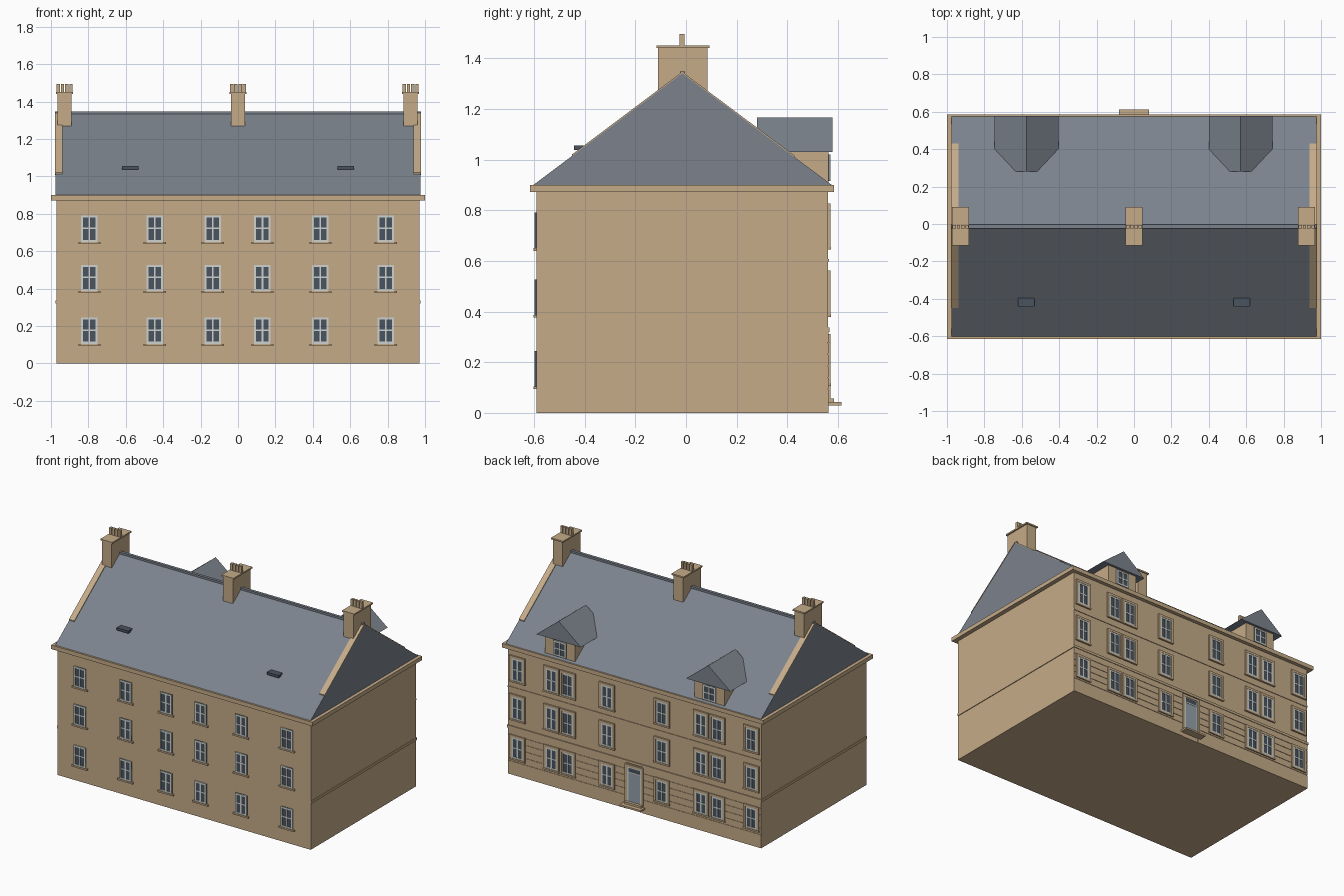
import bpy, bmesh
from mathutils import Vector

if "Cube" in bpy.data.objects:
    bpy.data.objects.remove(bpy.data.objects["Cube"])


def material(name, rgb):
    m = bpy.data.materials.new(name)
    m.diffuse_color = (*rgb, 1)
    m.use_nodes = True
    m.node_tree.nodes["Principled BSDF"].inputs["Base Color"].default_value = m.diffuse_color
    return m


STONE = material("sandstone", (0.56, 0.41, 0.25))
SLATE = material("slate", (0.20, 0.225, 0.265))
GLASS = material("dark_glass", (0.068, 0.088, 0.115))
WHITE = material("pale_frame", (0.62, 0.65, 0.62))
DOOR = material("door_grey", (0.30, 0.35, 0.41))


def finish(name, bm, mat):
    bmesh.ops.recalc_face_normals(bm, faces=bm.faces)
    me = bpy.data.meshes.new(name)
    bm.to_mesh(me)
    bm.free()
    me.materials.append(mat)
    ob = bpy.data.objects.new(name, me)
    bpy.context.collection.objects.link(ob)
    return ob


def boxes(name, mat, items):
    """One object from boxes given as (x0, x1, y0, y1, z0, z1)."""
    bm = bmesh.new()
    for x0, x1, y0, y1, z0, z1 in items:
        vs = bmesh.ops.create_cube(bm, size=1)["verts"]
        for v in vs:
            v.co = Vector(((x0 + x1) / 2 + v.co.x * (x1 - x0),
                           (y0 + y1) / 2 + v.co.y * (y1 - y0),
                           (z0 + z1) / 2 + v.co.z * (z1 - z0)))
    return finish(name, bm, mat)


def prism(name, mat, profile, axis, a, b):
    """Extrude a profile of (horizontal, z) points along x or y."""
    bm = bmesh.new()
    put = (lambda h, z, t: (t, h, z)) if axis == "x" else (lambda h, z, t: (h, t, z))
    face = bm.faces.new([bm.verts.new(put(h, z, a)) for h, z in profile])
    out = bmesh.ops.extrude_face_region(bm, geom=[face])["geom"]
    shift = put(0, 0, b - a)
    bmesh.ops.translate(bm, vec=shift, verts=[g for g in out if isinstance(g, bmesh.types.BMVert)])
    return finish(name, bm, mat)


FRONT, BACK = -0.59, 0.56
RIDGE_Y, RIDGE_Z = -0.015, 1.34

# Walls, cornice, string course
boxes("walls", STONE, [(-0.97, 0.97, FRONT, BACK, 0, 0.875)])
boxes("cornice", STONE, [(-1, 1, -0.615, 0.585, 0.872, 0.9)])
boxes("string_course", STONE, [(-0.975, 0.975, -0.588, 0.567, 0.32, 0.337)])

# Main roof and ridge
prism("main_roof", SLATE, [(-0.602, 0.9), (0.575, 0.9), (RIDGE_Y, RIDGE_Z)], "x", -0.977, 0.977)
boxes("ridge_cap", SLATE, [(-0.975, 0.975, -0.024, -0.004, 1.333, 1.347)])

# Stone strips along the gable tops
for side, x0, x1 in (("left", -0.979, -0.938), ("right", 0.938, 0.979)):
    for end, y, z in (("front", -0.45, 1.014), ("back", 0.43, 1.008)):
        prism(f"gable_strip_{side}_{end}", STONE,
              [(y, z), (RIDGE_Y, RIDGE_Z), (RIDGE_Y, RIDGE_Z + 0.006), (y, z + 0.006)],
              "x", x0, x1)

# Chimneys with caps and a row of pots
for name, cx in (("left", -0.927), ("middle", 0.0), ("right", 0.923)):
    boxes(f"chimney_{name}", STONE, [(cx - 0.037, cx + 0.037, -0.11, 0.085, 1.27, 1.442)])
    boxes(f"chimney_cap_{name}", STONE, [(cx - 0.046, cx + 0.046, -0.116, 0.092, 1.44, 1.45)])
    boxes(f"chimney_pots_{name}", STONE,
          [(cx + d - 0.009, cx + d + 0.009, -0.025, -0.005, 1.45, 1.495)
           for d in (-0.034, -0.0113, 0.0113, 0.034)])

# Skylights
boxes("skylights", GLASS, [(s * 0.575 - 0.044, s * 0.575 + 0.044, -0.442, -0.39, 1.038, 1.055)
                           for s in (-1, 1)])


def windows(name, centres, wall, out, w, h, bars, sill, surround):
    """Windows at (x, sill z) on a wall facing out (-1 front, +1 back)."""
    glass, frame, stone = [], [], []

    def plate(x0, x1, z0, z1, depth):
        y0, y1 = sorted((wall - out * 0.01, wall + out * depth))
        return (x0, x1, y0, y1, z0, z1)

    for x, z in centres:
        l, r, t = x - w / 2, x + w / 2, z + h
        b = 0.011
        glass.append(plate(l, r, z, t, 0.005))
        frame += [plate(l, l + b, z, t, 0.008), plate(r - b, r, z, t, 0.008),
                  plate(l, r, z, z + b, 0.008), plate(l, r, t - b, t, 0.008),
                  plate(x - 0.005, x + 0.005, z, t, 0.0075)]
        frame += [plate(l, r, z + h * f - 0.004, z + h * f + 0.004, 0.007) for f in bars]
        if sill:
            stone.append(plate(x - sill / 2, x + sill / 2, z - 0.011, z, 0.012))
        if surround:
            s = surround
            stone += [plate(l - s, l, z, t + s, 0.01), plate(r, r + s, z, t + s, 0.01),
                      plate(l, r, t, t + s, 0.01)]
    boxes(name + "_glass", GLASS, glass)
    boxes(name + "_frames", WHITE, frame)
    if stone:
        boxes(name + "_stonework", STONE, stone)


# Front windows
windows("front_windows",
        [(x, z) for x in (-0.795, -0.445, -0.135, 0.13, 0.44, 0.79) for z in (0.105, 0.387, 0.65)],
        FRONT, -1, 0.09, 0.14, (0.52,), 0.118, 0)

# Back windows, mirrored about the door
columns = [s * x for x in (0.21, 0.51, 0.635, 0.895) for s in (-1, 1)]
windows("back_windows_upper", [(x, z) for x in columns for z in (0.39, 0.655)],
        BACK, 1, 0.086, 0.155, (0.5,), 0.122, 0.016)
windows("back_windows_ground", [(x, 0.118) for x in columns],
        BACK, 1, 0.086, 0.145, (0.5,), 0.122, 0.016)

# Banded stonework on the back ground floor, split around the door
bands = [(0.0, 0.092)] + [(0.097 + i * 0.0455, 0.138 + i * 0.0455) for i in range(5)]
boxes("back_stone_bands", STONE,
      [(x0, x1, BACK - 0.01, BACK + 0.003, z0, z1)
       for z0, z1 in bands for x0, x1 in ((-0.97, -0.06), (0.06, 0.97))])
boxes("back_upper_string", STONE, [(-0.97, 0.97, BACK - 0.01, BACK + 0.004, 0.597, 0.607)])

# Door, its frame, fanlight and steps
boxes("door", DOOR, [(-0.045, 0.045, BACK - 0.01, BACK + 0.005, 0.05, 0.255)])
boxes("door_fanlight", GLASS, [(-0.045, 0.045, BACK - 0.01, BACK + 0.005, 0.262, 0.288)])
boxes("door_frame", WHITE, [(-0.053, -0.045, BACK - 0.01, BACK + 0.007, 0.05, 0.295),
                            (0.045, 0.053, BACK - 0.01, BACK + 0.007, 0.05, 0.295),
                            (-0.045, 0.045, BACK - 0.01, BACK + 0.007, 0.255, 0.262),
                            (-0.045, 0.045, BACK - 0.01, BACK + 0.007, 0.288, 0.295)])
boxes("door_surround", STONE, [(-0.07, -0.053, BACK - 0.01, BACK + 0.01, 0.05, 0.312),
                               (0.053, 0.07, BACK - 0.01, BACK + 0.01, 0.05, 0.312),
                               (-0.053, 0.053, BACK - 0.01, BACK + 0.01, 0.295, 0.312)])
boxes("door_steps", STONE, [(-0.08, 0.08, BACK - 0.01, 0.613, 0.03, 0.042),
                            (-0.065, 0.065, BACK - 0.01, 0.585, 0.04, 0.056)])

# Dormers on the back slope
for name, cx in (("left", -0.575), ("right", 0.57)):
    boxes(f"dormer_walls_{name}", STONE, [(cx - 0.115, cx + 0.115, 0.36, 0.562, 0.9, 1.031)])
    prism(f"dormer_roof_{name}", SLATE,
          [(cx - 0.17, 1.03), (cx + 0.17, 1.03), (cx, 1.165)], "y", 0.28, 0.578)
    windows(f"dormer_window_{name}", [(cx, 0.915)], 0.562, 1, 0.1, 0.105, (0.5,), 0, 0)
